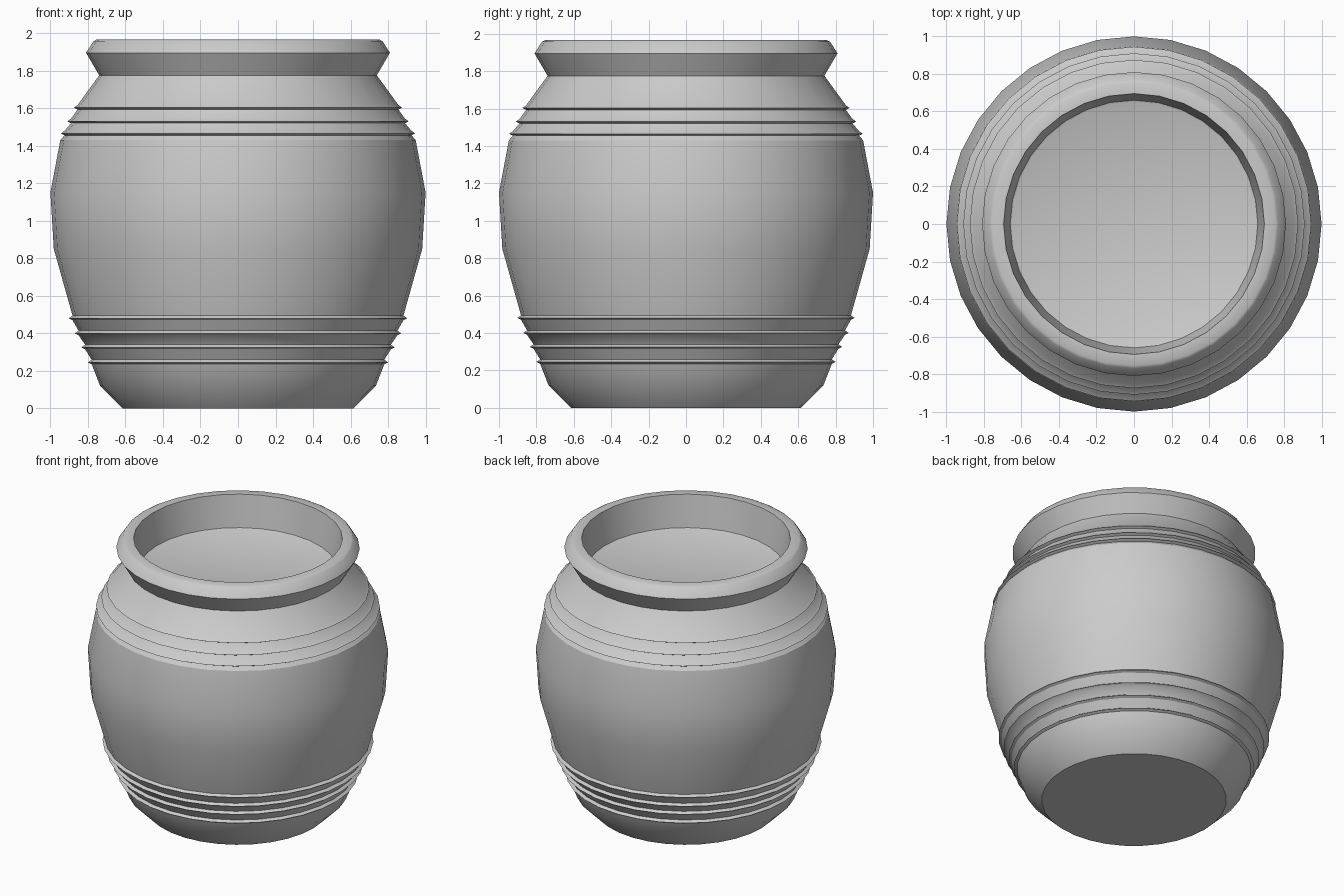
import bpy
import bmesh
import math

SIDES = 32

cube = bpy.data.objects.get("Cube")
if cube:
    bpy.data.objects.remove(cube, do_unlink=True)

clay = bpy.data.materials.new("grey_clay")
clay.use_nodes = True
COLOUR = (0.6, 0.6, 0.6, 1)
clay.diffuse_color = COLOUR
clay.node_tree.nodes["Principled BSDF"].inputs["Base Color"].default_value = COLOUR


def ridge(radius, z):
    """Three profile points of a thin raised ring around the wall."""
    return [(radius - 0.02, z - 0.01), (radius, z), (radius - 0.02, z + 0.014)]


def lathe(name, profile):
    """Spin a (radius, z) profile around the z axis, closing on the axis."""
    bm = bmesh.new()
    rings = []
    for radius, z in profile:
        if radius == 0:
            rings.append([bm.verts.new((0, 0, z))] * SIDES)
            continue
        angles = [2 * math.pi * i / SIDES for i in range(SIDES)]
        rings.append([bm.verts.new((radius * math.cos(a), radius * math.sin(a), z))
                      for a in angles])
    for low, high in zip(rings, rings[1:]):
        for i in range(SIDES):
            j = (i + 1) % SIDES
            corners = dict.fromkeys((low[i], low[j], high[j], high[i]))
            bm.faces.new(list(corners))
    bmesh.ops.recalc_face_normals(bm, faces=bm.faces)
    mesh = bpy.data.meshes.new(name)
    bm.to_mesh(mesh)
    bm.free()
    mesh.materials.append(clay)
    obj = bpy.data.objects.new(name, mesh)
    bpy.context.collection.objects.link(obj)
    bpy.ops.object.select_all(action="DESELECT")
    obj.select_set(True)
    bpy.context.view_layer.objects.active = obj
    bpy.ops.object.shade_smooth_by_angle(angle=math.radians(30))
    return obj


# Foot and lower wall with four raised rings
profile = [(0, 0), (0.615, 0), (0.735, 0.12)]
for radius, z in ((0.80, 0.245), (0.835, 0.325), (0.87, 0.40), (0.902, 0.48)):
    profile += ridge(radius, z)

# Belly
profile += [(0.982, 0.85), (1.0, 1.15), (0.947, 1.43)]

# Shoulder with three raised rings
for radius, z in ((0.945, 1.465), (0.91, 1.53), (0.875, 1.603)):
    profile += ridge(radius, z)

# Neck, flared rim and flat lip
profile += [(0.74, 1.775), (0.81, 1.895), (0.77, 1.957), (0.755, 1.965), (0.695, 1.965)]

# Sloping mouth and inner floor
profile += [(0.66, 1.735), (0.65, 1.73), (0, 1.73)]

lathe("jar", profile)
